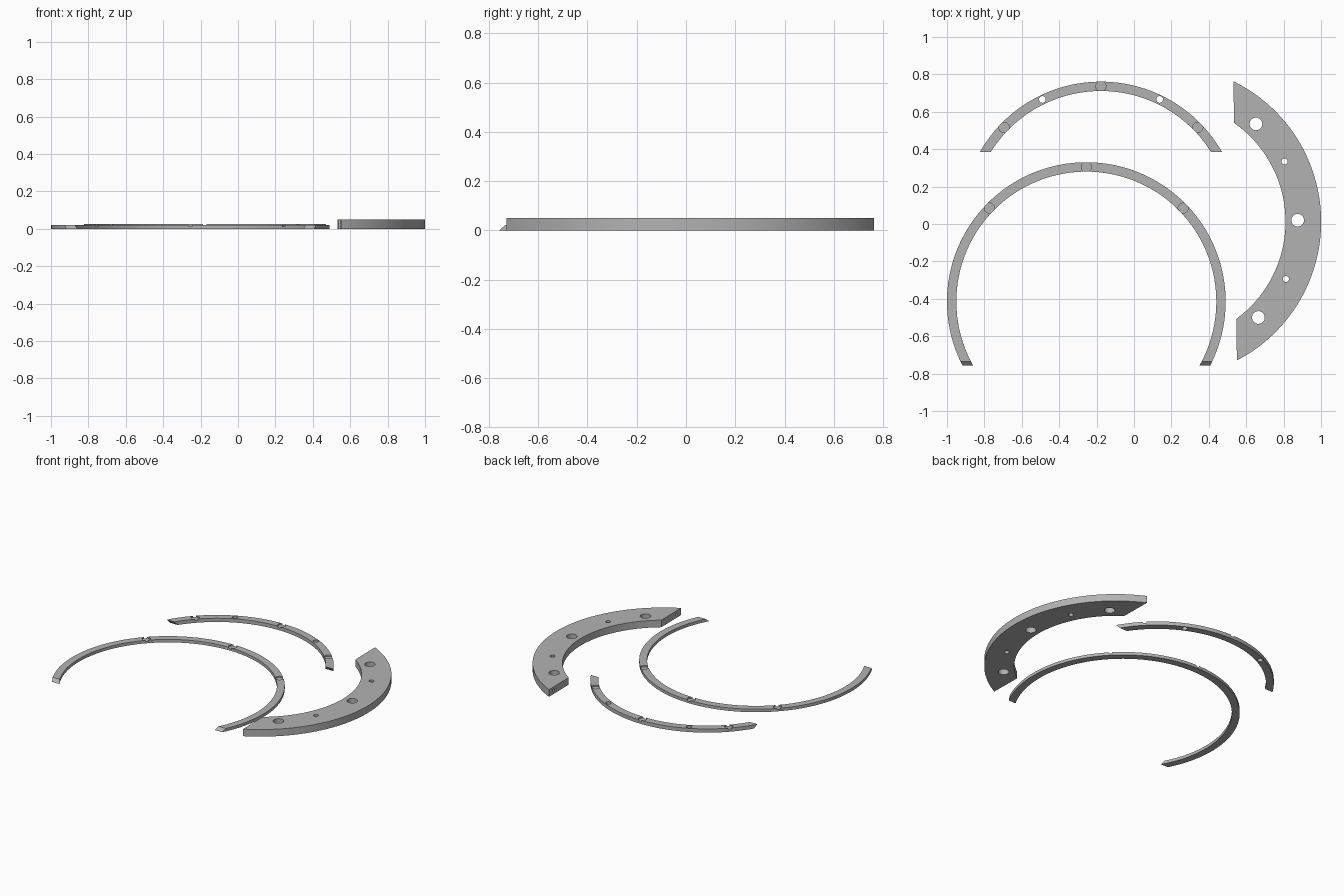
import bpy, bmesh, math
from mathutils import Vector

if "Cube" in bpy.data.objects:
    bpy.data.objects.remove(bpy.data.objects["Cube"])

grey = bpy.data.materials.new("plain_grey")
grey.diffuse_color = (0.45, 0.45, 0.45, 1)
grey.use_nodes = True
grey.node_tree.nodes["Principled BSDF"].inputs["Base Color"].default_value = grey.diffuse_color
STEPS = 120


def arc_part(name, centre, rails, height):
    """Solid arc; rails = (radius, z, start angle, end angle) around the section."""
    bm = bmesh.new()
    rings = []
    for i in range(STEPS + 1):
        t = i / STEPS
        ring = []
        for r, z, a0, a1 in rails:
            a = a0 + (a1 - a0) * t
            ring.append(bm.verts.new((centre[0] + r * math.cos(a),
                                      centre[1] + r * math.sin(a), z * height)))
        rings.append(ring)
    for a, b in zip(rings, rings[1:]):
        for k in range(4):
            n = (k + 1) % 4
            bm.faces.new((a[k], a[n], b[n], b[k]))
    bm.faces.new(rings[0])
    bm.faces.new(rings[-1])
    bmesh.ops.recalc_face_normals(bm, faces=bm.faces)
    me = bpy.data.meshes.new(name)
    bm.to_mesh(me)
    bm.free()
    me.materials.append(grey)
    ob = bpy.data.objects.new(name, me)
    bpy.context.collection.objects.link(ob)
    return ob


def drill(ob, loc, radius, depth, rot=(0, 0, 0)):
    """Cut a round hole centred at loc."""
    bpy.ops.mesh.primitive_cylinder_add(vertices=32, radius=radius, depth=depth,
                                        location=loc, rotation=rot)
    cutter = bpy.context.object
    cutter.data.materials.append(grey)
    bpy.context.view_layer.objects.active = ob
    mod = ob.modifiers.new("hole", 'BOOLEAN')
    mod.operation = 'DIFFERENCE'
    mod.solver = 'EXACT'
    mod.object = cutter
    bpy.ops.object.modifier_apply(modifier=mod.name)
    bpy.data.objects.remove(cutter)


def finish(ob):
    bpy.ops.object.select_all(action='DESELECT')
    ob.select_set(True)
    bpy.context.view_layer.objects.active = ob
    bpy.ops.object.shade_smooth_by_angle(angle=math.radians(30))


def level_rails(cy, y_bottom, y_top, r_in=0.695, r_out=0.745):
    """Rails of an upward arc whose ends are trimmed at given y levels."""
    rails = []
    for r, z in ((r_in, 0), (r_out, 0), (r_out, 1), (r_in, 1)):
        a = math.asin(((y_top if z else y_bottom) - cy) / r)
        rails.append((r, z, a, math.pi - a))
    return rails


def thin_ring(name, c, y_bottom, y_top, height, pocket_angle):
    ob = arc_part(name, c, level_rails(c[1], y_bottom, y_top), height)
    # shallow round seats on the upper face
    for d in (-pocket_angle, 0, pocket_angle):
        a = math.radians(90 + d)
        drill(ob, (c[0] + 0.72 * math.cos(a), c[1] + 0.72 * math.sin(a), height),
              0.027, 0.018)
    return ob


# Long ring with sloping ends
large = thin_ring("large_ring", (-0.255, -0.415), -0.757, -0.735, 0.021, 46)
finish(large)

# Short ring with undercut ends and two through holes
small = thin_ring("small_ring", (-0.177, 0.016), 0.405, 0.385, 0.026, 46)
for x in (-0.49, 0.137):
    drill(small, (x, 0.666, 0.013), 0.018, 0.1)
finish(small)

# Thick crescent plate trimmed along one straight, slightly turned line
c = Vector((0.165, 0.012))
top, bottom = Vector((0.532, 0.762)), Vector((0.550, -0.73))
normal = Vector(((top - bottom).y, -(top - bottom).x)).normalized()
dist = (top - c).dot(normal)
turn = math.atan2(normal.y, normal.x)
rails = []
for r, z in ((0.645, 0), (0.8355, 0), (0.8355, 1), (0.645, 1)):
    half = math.acos(dist / r)
    rails.append((r, z, turn - half, turn + half))
plate = arc_part("crescent_plate", c, rails, 0.05)
for x, y, r in ((0.652, 0.535, 0.034), (0.875, 0.02, 0.034), (0.665, -0.5, 0.034),
                (0.805, 0.334, 0.016), (0.812, -0.294, 0.016)):
    drill(plate, (x, y, 0.025), r, 0.2)
# small sockets in the straight end faces
for p in (top.lerp(bottom, 0.035), bottom.lerp(top, 0.035)):
    drill(plate, (p.x, p.y, 0.025), 0.01, 0.08, (0, math.pi / 2, turn))
finish(plate)
